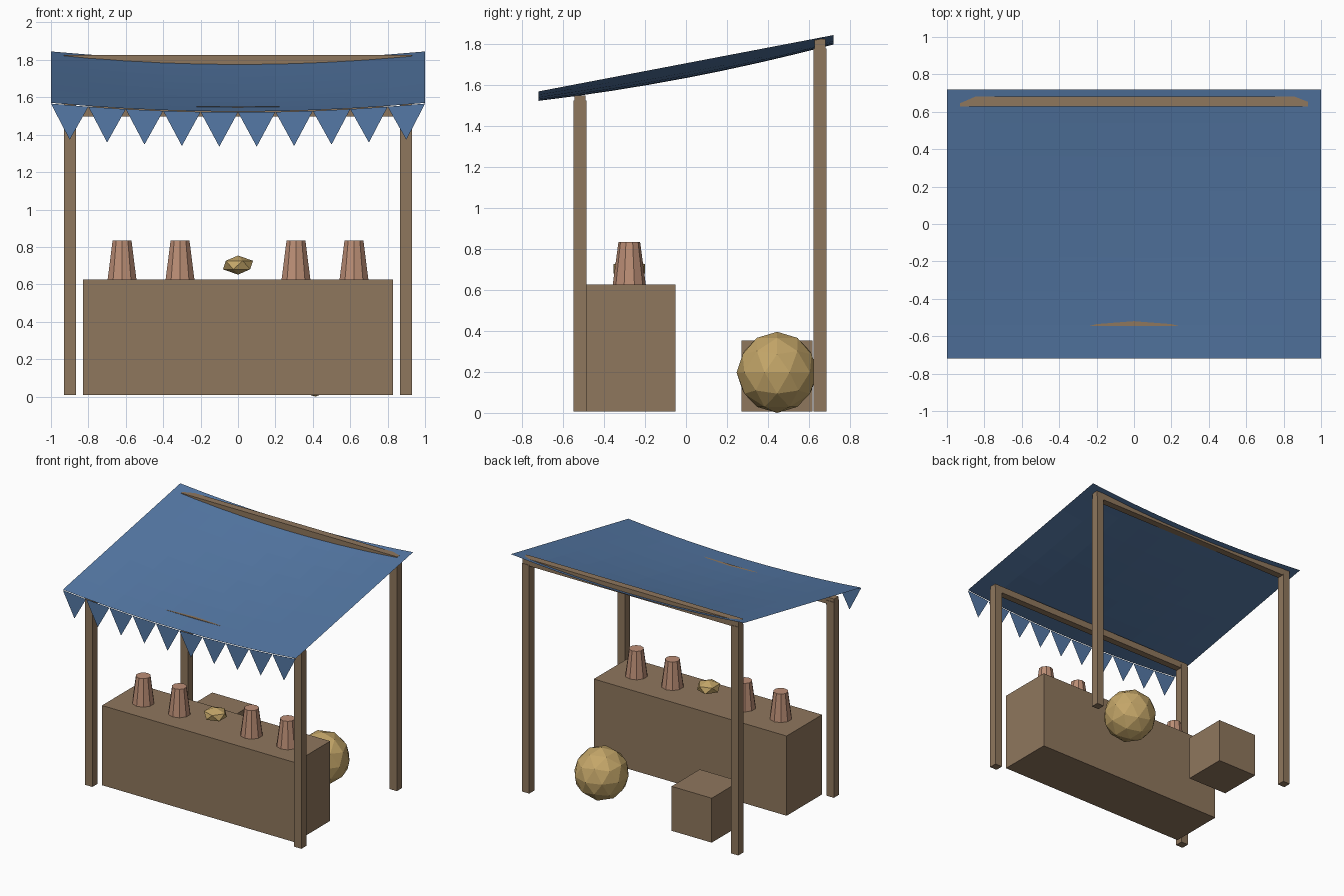
import bpy, bmesh

if "Cube" in bpy.data.objects:
    bpy.data.objects.remove(bpy.data.objects["Cube"])


def material(name, rgb):
    m = bpy.data.materials.new(name)
    m.diffuse_color = (*rgb, 1)
    m.use_nodes = True
    m.node_tree.nodes["Principled BSDF"].inputs["Base Color"].default_value = m.diffuse_color
    return m


WOOD = material("wood", (0.275, 0.184, 0.11))
CLOTH = material("blue_cloth", (0.09, 0.19, 0.38))
CLAY = material("clay", (0.50, 0.27, 0.18))
STRAW = material("straw", (0.55, 0.38, 0.14))


def finish(name, bm, mat):
    me = bpy.data.meshes.new(name)
    bm.to_mesh(me)
    bm.free()
    me.materials.append(mat)
    ob = bpy.data.objects.new(name, me)
    bpy.context.collection.objects.link(ob)
    return ob


def box(name, x, y, z, mat=WOOD):
    """Box from (min, max) pairs."""
    bm = bmesh.new()
    bmesh.ops.create_cube(bm, size=1)
    for v in bm.verts:
        v.co = [lo + (c + 0.5) * (hi - lo) for c, (lo, hi) in zip(v.co, (x, y, z))]
    return finish(name, bm, mat)


def ball(name, loc, scale, subdiv):
    bm = bmesh.new()
    bmesh.ops.create_icosphere(bm, subdivisions=subdiv, radius=1)
    ob = finish(name, bm, STRAW)
    ob.location, ob.scale = loc, scale
    return ob


def canopy_z(x, y):
    """Sloping cloth that sags between its straight side edges."""
    t = y / 0.72
    sag = 0.046 + 0.026 * (1 - t * t)
    return 1.7075 + 0.1375 * t - sag * (1 - x * x)


# Posts and cross beams
for row, yc, post_top, beam_top in (("front", -0.518, 1.525, 1.55),
                                    ("back", 0.654, 1.78, 1.825)):
    for side, s in (("left", -1), ("right", 1)):
        xc = 0.898 * s
        box(f"{row}_{side}_post", (xc - 0.031, xc + 0.031),
            (yc - 0.031, yc + 0.031), (0.008, post_top))
    box(f"{row}_beam", (-0.929, 0.929), (yc - 0.027, yc + 0.027),
        (beam_top - 0.053, beam_top))

# Canopy cloth
bm = bmesh.new()
NX, NY = 10, 8
grid = []
for j in range(NY + 1):
    y = -0.72 + 1.44 * j / NY
    grid.append([bm.verts.new((x, y, canopy_z(x, y)))
                 for x in (-1 + 2 * i / NX for i in range(NX + 1))])
for j in range(NY):
    for i in range(NX):
        bm.faces.new((grid[j][i], grid[j][i + 1], grid[j + 1][i + 1], grid[j + 1][i]))
finish("canopy", bm, CLOTH)

# Row of pennants along the front edge
bm = bmesh.new()
for i in range(10):
    x = -1 + 0.2 * i
    z0, z1 = (canopy_z(a, -0.72) - 0.004 for a in (x, x + 0.2))
    pts = ((x, z0), (x + 0.1, (z0 + z1) / 2 - 0.185), (x + 0.2, z1))
    bm.faces.new([bm.verts.new((a, -0.721, z)) for a, z in pts])
finish("pennants", bm, CLOTH)

# Counter and storage crate
box("counter", (-0.828, 0.828), (-0.486, -0.052), (0.008, 0.627))
box("crate", (-0.653, -0.308), (0.272, 0.617), (0.008, 0.353))

# Pots on the counter
for i, x in enumerate((-0.62, -0.31, 0.31, 0.62)):
    bm = bmesh.new()
    bmesh.ops.create_cone(bm, cap_ends=True, segments=10, radius1=0.081,
                          radius2=0.053, depth=0.21)
    finish(f"pot_{i + 1}", bm, CLAY).location = (x, -0.277, 0.73)

# Small loaf in the middle and large round bale behind
ball("loaf", (0, -0.277, 0.703), (0.09, 0.09, 0.051), 1)
ball("bale", (0.414, 0.445, 0.198), (0.198, 0.198, 0.198), 2)
